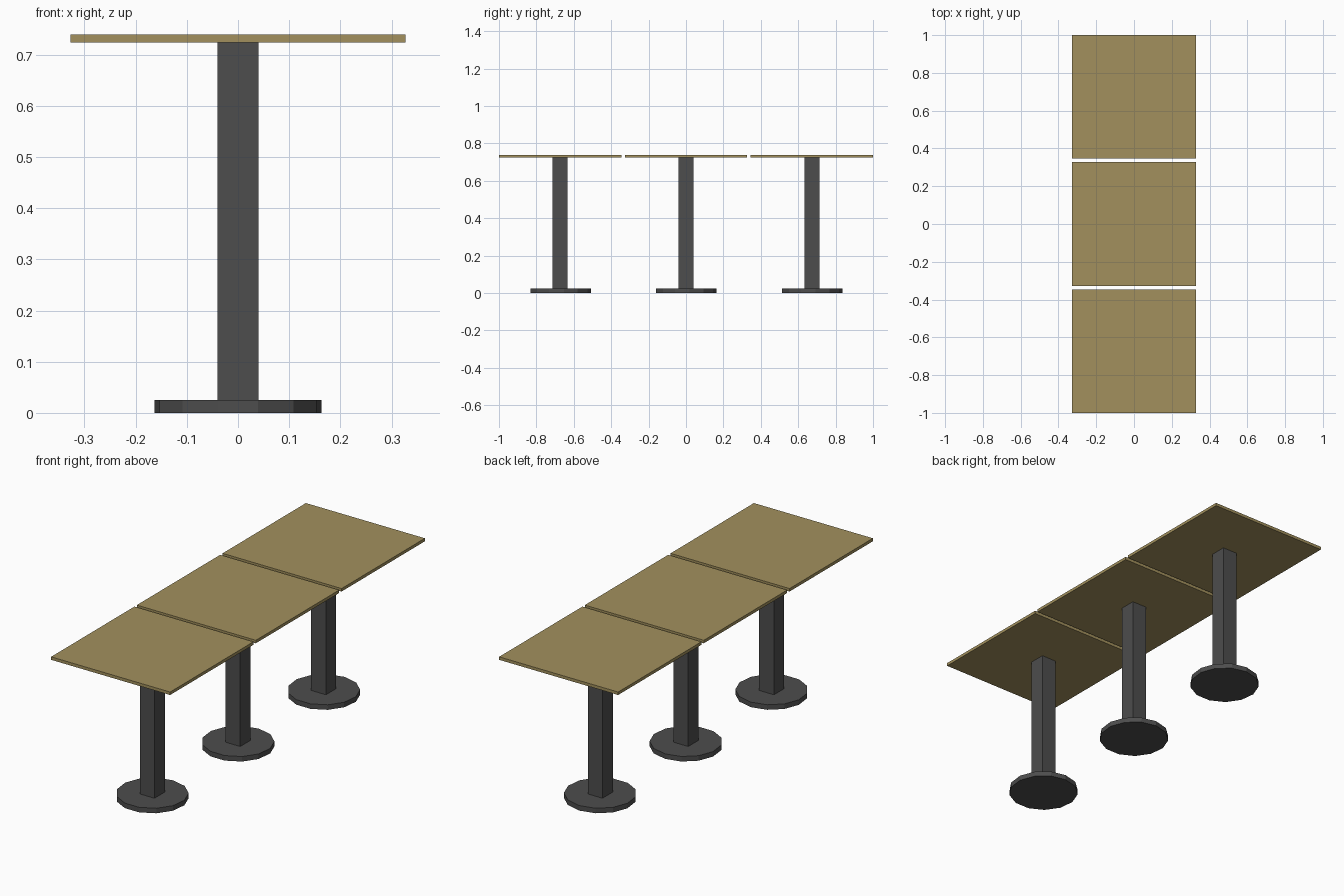
import bpy
from math import radians

if "Cube" in bpy.data.objects:
    bpy.data.objects.remove(bpy.data.objects["Cube"])

TOP = 0.654      # side of each square top
PITCH = 0.673    # spacing of the three tables


def material(name, color):
    m = bpy.data.materials.new(name)
    m.diffuse_color = color
    m.use_nodes = True
    m.node_tree.nodes["Principled BSDF"].inputs["Base Color"].default_value = m.diffuse_color
    return m


wood = material("wood", (0.36, 0.28, 0.11, 1))
iron = material("dark_metal", (0.075, 0.075, 0.075, 1))


def box(name, y, size, z0, z1, mat):
    bpy.ops.mesh.primitive_cube_add(size=1, location=(0, y, (z0 + z1) / 2))
    o = bpy.context.object
    o.name = name
    o.scale = (size, size, z1 - z0)
    o.data.materials.append(mat)


def disc(name, y, radius, z0, z1, mat):
    bpy.ops.mesh.primitive_cylinder_add(
        vertices=13, radius=radius, depth=z1 - z0,
        location=(0, y, (z0 + z1) / 2), rotation=(0, 0, radians(0)))
    o = bpy.context.object
    o.name = name
    o.data.materials.append(mat)


# Three identical pedestal tables in a row
for i, place in enumerate(("front", "middle", "back")):
    y = (i - 1) * PITCH
    box(place + "_table_top", y, TOP, 0.724, 0.739, wood)
    box(place + "_column", y, 0.081, 0.025, 0.724, iron)
    disc(place + "_base", y, 0.164, 0, 0.025, iron)
